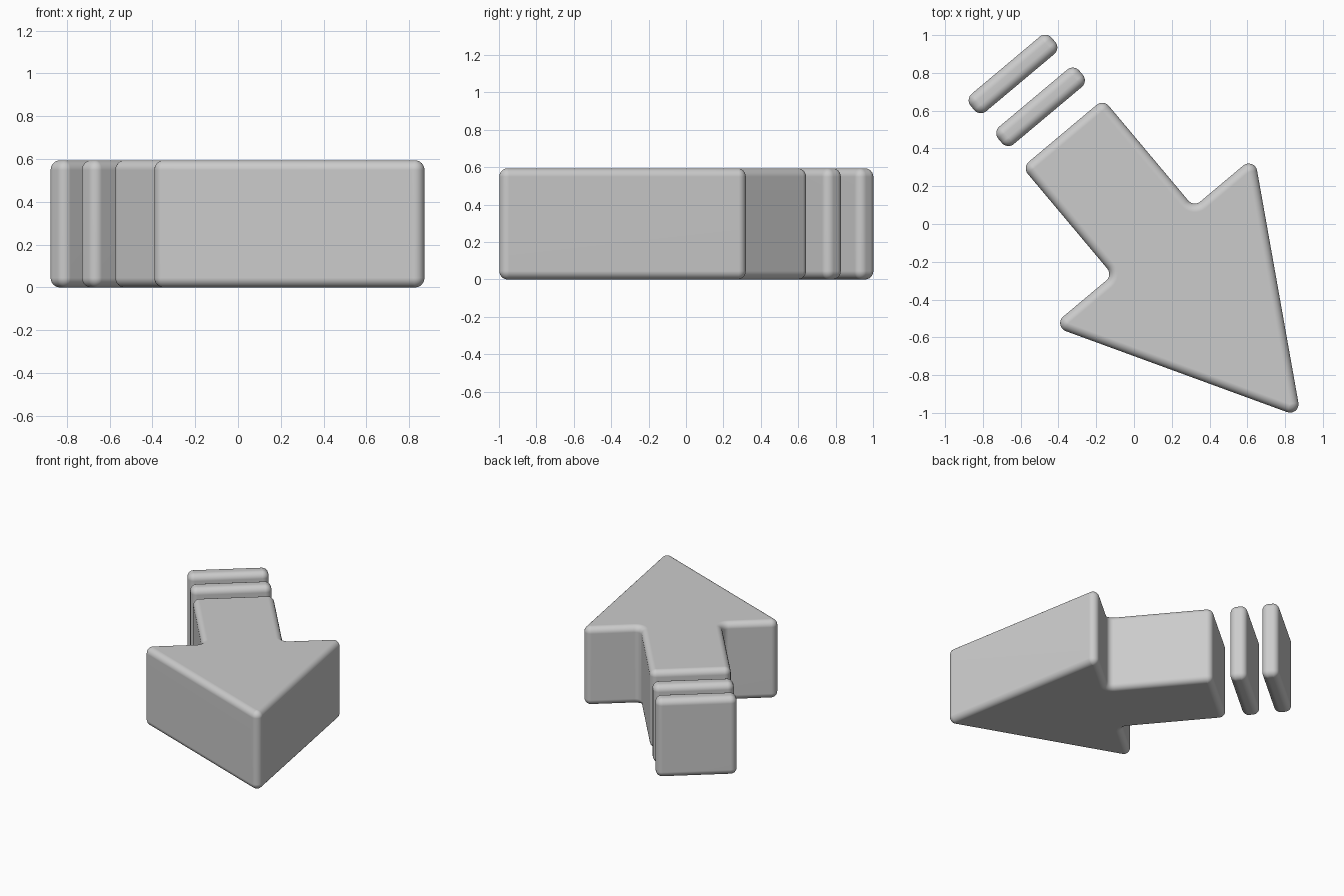
import bpy, bmesh, math
from mathutils import Vector

HEIGHT = 0.594
ROUND = 0.045          # radius of every rounded edge
TURN = math.radians(40)
HALF_WIDTH = 0.28      # shaft and bars share one width
CORNER_STEPS, RIM_STEPS = 8, 6

cube = bpy.data.objects.get("Cube")
if cube:
    bpy.data.objects.remove(cube)


def rounded_outline(corners, inset):
    """Counterclockwise outline with filleted corners, moved inward by inset."""
    points = []
    for i, corner in enumerate(corners):
        before = (corner - corners[i - 1]).normalized()
        after = (corners[(i + 1) % len(corners)] - corner).normalized()
        turn = math.atan2(before.cross(after), before.dot(after))
        side = math.copysign(1, turn)
        reach = ROUND * math.tan(abs(turn) / 2)
        inward = Vector((-before.y, before.x)) * side
        centre = corner - before * reach + inward * ROUND
        radius = ROUND - side * inset
        start = math.atan2(-inward.y, -inward.x)
        for k in range(CORNER_STEPS + 1):
            a = start + turn * k / CORNER_STEPS
            points.append(centre + radius * Vector((math.cos(a), math.sin(a))))
    return points


def rounded_slab(name, half):
    """Mirror a half outline, extrude it and roll its top and bottom rims."""
    mirrored = [(-x, y) for x, y in reversed(half) if x > 0]
    corners = [Vector(p) for p in half + mirrored]

    # Quarter-circle rim, then the same rim flipped for the top
    rim = []
    for k in range(RIM_STEPS + 1):
        a = math.pi / 2 * k / RIM_STEPS
        rim.append((ROUND * (1 - math.sin(a)), ROUND * (1 - math.cos(a))))
    levels = rim + [(inset, HEIGHT - z) for inset, z in reversed(rim)]

    bm = bmesh.new()
    rings = [[bm.verts.new((p.x, p.y, z)) for p in rounded_outline(corners, inset)]
             for inset, z in levels]
    for low, high in zip(rings, rings[1:]):
        for i in range(len(low)):
            j = (i + 1) % len(low)
            bm.faces.new((low[i], low[j], high[j], high[i]))
    bm.faces.new(reversed(rings[0]))
    bm.faces.new(rings[-1])
    bmesh.ops.remove_doubles(bm, verts=bm.verts, dist=0.0001)
    bmesh.ops.recalc_face_normals(bm, faces=bm.faces)

    mesh = bpy.data.meshes.new(name)
    bm.to_mesh(mesh)
    bm.free()
    obj = bpy.data.objects.new(name, mesh)
    bpy.context.collection.objects.link(obj)
    obj.rotation_euler.z = TURN
    obj.location = (0.015, 0.013, 0)

    bpy.ops.object.select_all(action='DESELECT')
    obj.select_set(True)
    bpy.context.view_layer.objects.active = obj
    bpy.ops.object.shade_smooth_by_angle(angle=math.radians(40))
    normals = obj.modifiers.new("Flat face normals", 'WEIGHTED_NORMAL')
    normals.keep_sharp = True
    return obj


# Arrow: tip, wing, inner notch, tail corner
rounded_slab("arrow", [(0, -1.352), (0.70, -0.135),
                       (HALF_WIDTH, -0.135), (HALF_WIDTH, 0.61)])

# Two trailing bars behind the tail
for name, y in (("inner_bar", 0.793), ("outer_bar", 1.02)):
    rounded_slab(name, [(HALF_WIDTH, y - 0.06), (HALF_WIDTH, y + 0.06)])
